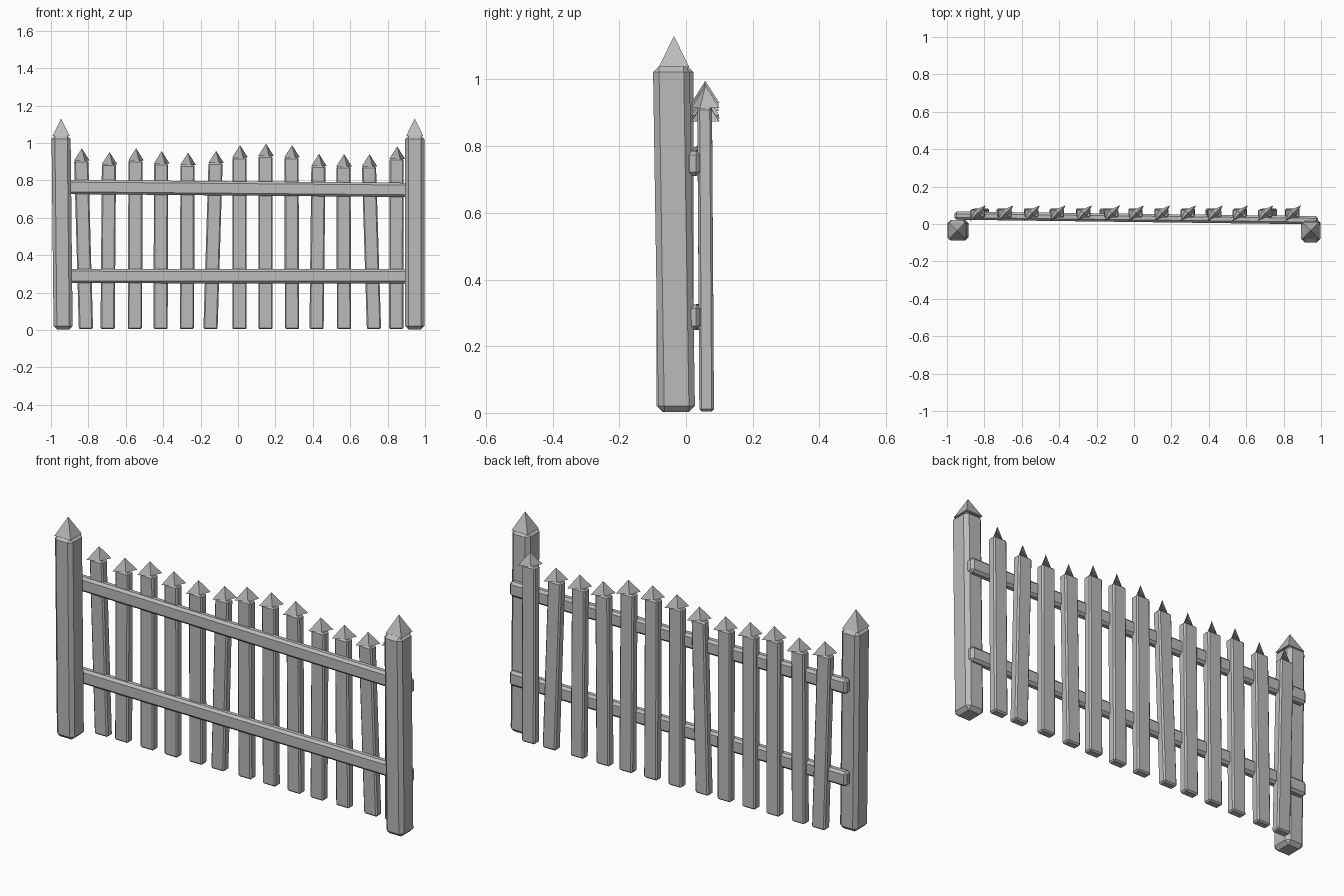
import bpy, bmesh
from mathutils import Vector

if "Cube" in bpy.data.objects:
    bpy.data.objects.remove(bpy.data.objects["Cube"], do_unlink=True)

GREY = (0.5, 0.5, 0.5, 1)
wood = bpy.data.materials.new("grey wood")
wood.use_nodes = True
wood.diffuse_color = GREY
wood.node_tree.nodes["Principled BSDF"].inputs["Base Color"].default_value = GREY


def finish(name, bm):
    bmesh.ops.recalc_face_normals(bm, faces=bm.faces)
    mesh = bpy.data.meshes.new(name)
    bm.to_mesh(mesh)
    bm.free()
    mesh.materials.append(wood)
    obj = bpy.data.objects.new(name, mesh)
    bpy.context.collection.objects.link(obj)
    return obj


def beam(name, start, end, half_u, half_v, bevel):
    """Chamfered bar whose end sections are centred on start and end."""
    bm = bmesh.new()
    u, v = Vector(half_u), Vector(half_v)
    rings = [[bm.verts.new(Vector(c) + u * a + v * b)
              for a, b in ((-1, -1), (1, -1), (1, 1), (-1, 1))] for c in (start, end)]
    for ring in rings:
        bm.faces.new(ring)
    for i in range(4):
        j = (i + 1) % 4
        bm.faces.new((rings[0][i], rings[0][j], rings[1][j], rings[1][i]))
    bmesh.ops.recalc_face_normals(bm, faces=bm.faces)
    bmesh.ops.bevel(bm, geom=bm.edges[:], offset=bevel, segments=1, affect="EDGES")
    return finish(name, bm)


def spike(name, centre, tip_z, corners):
    """Four-sided point over a base given by two half diagonals."""
    bm = bmesh.new()
    c = Vector(centre)
    p, q = (Vector((x, y, 0)) for x, y in corners)
    base = [bm.verts.new(c + d) for d in (p, q, -p, -q)]
    tip = bm.verts.new((c.x, c.y, tip_z))
    bm.faces.new(base)
    for i in range(4):
        bm.faces.new((base[i], base[(i + 1) % 4], tip))
    return finish(name, bm)


# Corner posts with square points
for side, foot, top in (("right", (-0.935, -0.033, 0.003), (-0.946, -0.033, 1.04)),
                        ("left", (0.945, -0.028, 0.003), (0.945, -0.044, 1.04))):
    beam(side + "_post", foot, top, (0.051, 0, 0), (0, 0.055, 0), 0.018)
    spike(side + "_post_point", (top[0], -0.036, 1.037), 1.13,
          ((0.046, 0.046), (-0.046, 0.046)))

# Horizontal rails
for name, z0, z1 in (("lower_rail", 0.288, 0.287), ("upper_rail", 0.765, 0.748)):
    beam(name, (-0.96, 0.045, z0), (0.985, 0.02, z1), (0, 0.022, 0), (0, 0, 0.038), 0.012)

# Pickets: foot x, top x, body height
PICKETS = ((-0.813, -0.838, 0.905), (-0.697, -0.69, 0.885), (-0.551, -0.548, 0.905),
           (-0.414, -0.411, 0.89), (-0.273, -0.27, 0.882), (-0.147, -0.12, 0.892),
           (0.008, 0.008, 0.922), (0.147, 0.147, 0.93), (0.289, 0.286, 0.922),
           (0.42, 0.43, 0.876), (0.567, 0.564, 0.874), (0.727, 0.7, 0.874),
           (0.846, 0.848, 0.915))
for i, (foot, top, height) in enumerate(PICKETS, 1):
    beam(f"picket_{i}", (foot, 0.062, 0.004), (top, 0.056, height),
         (0.038, 0, 0), (0, 0.022, 0), 0.007)
    spike(f"picket_point_{i}", (top + 0.003, 0.058, height), height + 0.066,
          ((0.042, 0.042), (-0.016, 0.016)))
